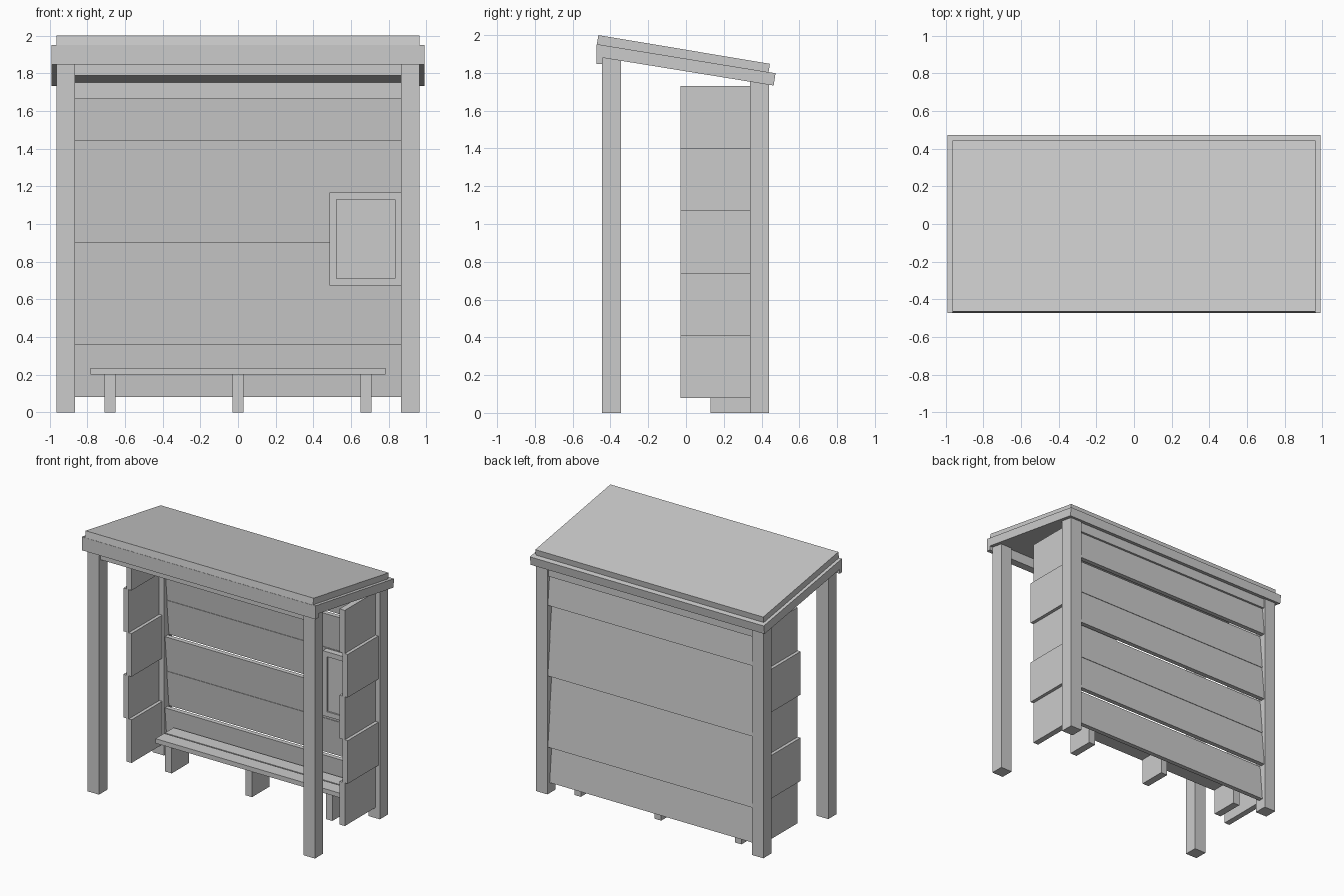
import bpy

cube = bpy.data.objects.get("Cube")
if cube:
    bpy.data.objects.remove(cube, do_unlink=True)

grey = bpy.data.materials.new("plain_grey")
grey.use_nodes = True
tone = (0.6, 0.6, 0.6, 1)
grey.diffuse_color = tone
grey.node_tree.nodes["Principled BSDF"].inputs["Base Color"].default_value = tone


def extrude(name, profile, x0, x1):
    """Extrude a (y, z) profile along x."""
    n = len(profile)
    verts = [(x, y, z) for x in (x0, x1) for y, z in profile]
    faces = [tuple(range(n)), tuple(range(2 * n - 1, n - 1, -1))]
    faces += [(i, i + n, (i + 1) % n + n, (i + 1) % n) for i in range(n)]
    mesh = bpy.data.meshes.new(name)
    mesh.from_pydata(verts, [], faces)
    mesh.materials.append(grey)
    obj = bpy.data.objects.new(name, mesh)
    bpy.context.collection.objects.link(obj)
    return obj


def box(name, x0, x1, y0, y1, z0, z1):
    return extrude(name, [(y0, z0), (y0, z1), (y1, z1), (y1, z0)], x0, x1)


def both_sides(name, x0, x1, *rest):
    box("left_" + name, x0, x1, *rest)
    box("right_" + name, -x1, -x0, *rest)


# Corner posts and the beams joining them
both_sides("front_post", 0.865, 0.963, -0.445, -0.345, 0, 1.88)
both_sides("back_post", 0.865, 0.963, 0.34, 0.44, 0, 1.755)
box("front_beam", -0.865, 0.865, -0.425, -0.365, 1.79, 1.89)
box("back_beam", -0.865, 0.865, 0.35, 0.43, 1.665, 1.765)

# Sloping roof: top sheet, wider deck below, front fascia
extrude("roof_sheet", [(-0.464, 2.0), (0.444, 1.848), (0.436, 1.795), (-0.472, 1.95)], -0.965, 0.965)
extrude("roof_deck", [(-0.472, 1.952), (0.474, 1.798), (0.464, 1.733), (-0.472, 1.885)], -0.99, 0.99)
extrude("roof_fascia", [(-0.474, 1.95), (-0.442, 1.945), (-0.442, 1.848), (-0.474, 1.848)], -0.99, 0.99)

# Back wall: lapped boards, each leaning inward at the top
thick = 0.035
edges = [0.08, 0.36, 0.632, 0.905, 1.175, 1.445, 1.72]
for i, (z0, z1) in enumerate(zip(edges, edges[1:])):
    upper = i % 2 == 0
    y0, y1 = (0.378, 0.352) if upper else (0.4, 0.374)
    extrude(f"back_board_{i + 1}", [(y0, z0), (y1, z1), (y1 + thick, z1), (y0 + thick, z0)], -0.865, 0.865)

# Side walls: staggered boards
height = 0.33
for i in range(5):
    x = 0.88 if i % 2 == 0 else 0.905
    z = 0.08 + i * height
    both_sides(f"side_board_{i + 1}", x, x + 0.045, -0.03, 0.345, z, z + height)

# Bench
for side, y in (("front", 0.12), ("back", 0.235)):
    box(side + "_seat_plank", -0.783, 0.783, y, y + 0.105, 0.2, 0.235)
for name, x in (("right", -0.68), ("middle", 0), ("left", 0.68)):
    box(name + "_bench_leg", x - 0.028, x + 0.028, 0.13, 0.34, 0, 0.2)

# Notice board: frame with a recessed panel
box("notice_frame_top", 0.485, 0.865, 0.33, 0.38, 1.13, 1.168)
box("notice_frame_bottom", 0.485, 0.865, 0.33, 0.38, 0.672, 0.71)
box("notice_frame_right", 0.485, 0.522, 0.33, 0.38, 0.71, 1.13)
box("notice_frame_left", 0.833, 0.865, 0.33, 0.38, 0.71, 1.13)
box("notice_panel", 0.522, 0.833, 0.342, 0.38, 0.71, 1.13)
